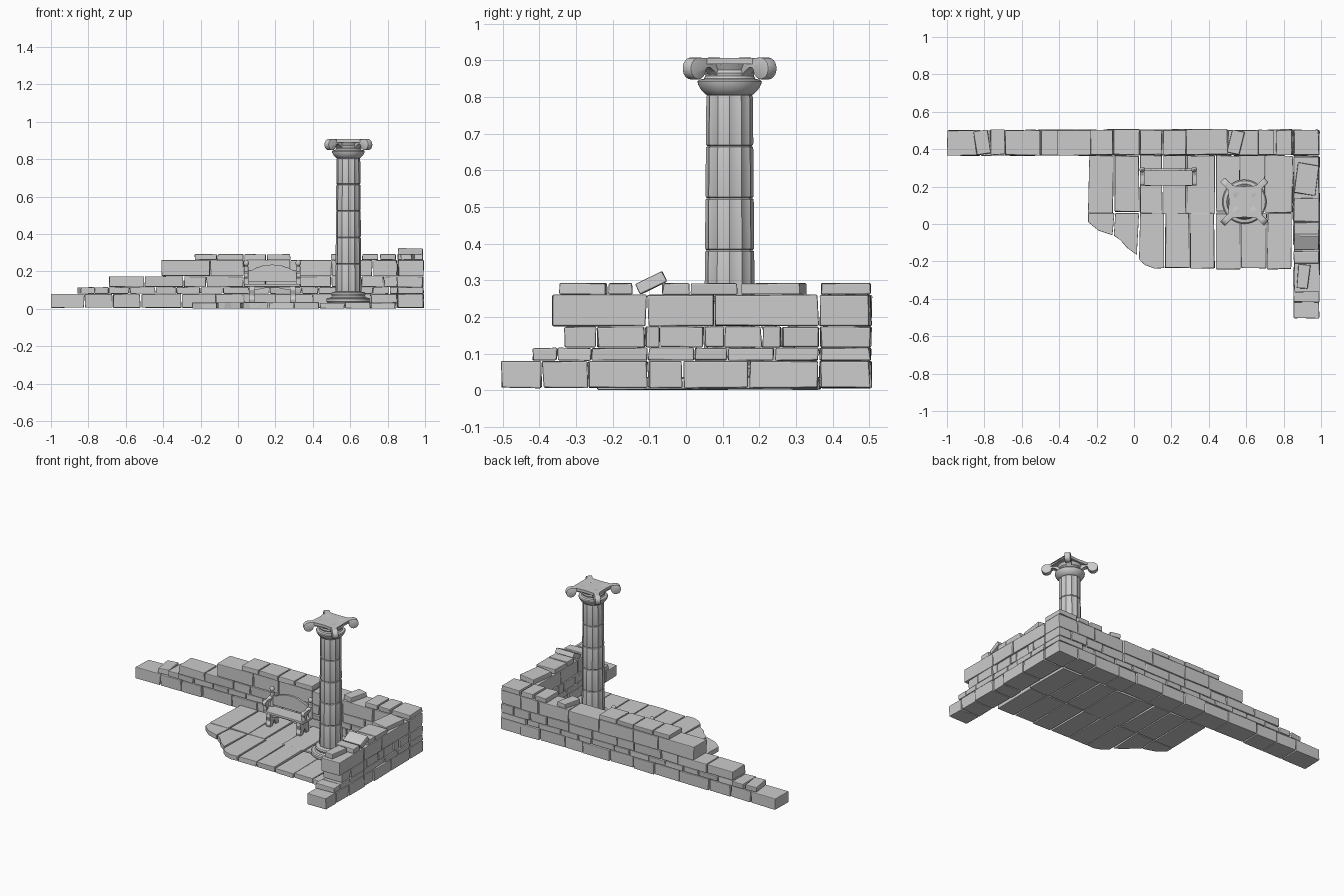
import bpy, bmesh, math, random
from mathutils import Matrix, Vector

if "Cube" in bpy.data.objects:
    bpy.data.objects.remove(bpy.data.objects["Cube"])
random.seed(4)
rnd = lambda a: random.uniform(-a, a)


def finish(bm, name, bevel=0.0, smooth=False):
    if bevel:
        bmesh.ops.bevel(bm, geom=bm.edges[:], offset=bevel, segments=2, profile=0.5,
                        affect='EDGES', clamp_overlap=True)
    bmesh.ops.recalc_face_normals(bm, faces=bm.faces[:])
    me = bpy.data.meshes.new(name)
    bm.to_mesh(me)
    bm.free()
    ob = bpy.data.objects.new(name, me)
    bpy.context.collection.objects.link(ob)
    if smooth:
        bpy.ops.object.select_all(action='DESELECT')
        ob.select_set(True)
        bpy.context.view_layer.objects.active = ob
        bpy.ops.object.shade_smooth_by_angle(angle=math.radians(35))
    return ob


def stone(bm, lo, hi, rot=None, jit=0.003):
    """Slightly irregular block between two corners, optionally turned."""
    lo, hi = Vector(lo), Vector(hi)
    m = Matrix.Translation((lo + hi) / 2) @ (rot or Matrix()) @ Matrix.Diagonal((*(hi - lo), 1))
    for v in bmesh.ops.create_cube(bm, size=1, matrix=m)['verts']:
        v.co += Vector((rnd(jit), rnd(jit), rnd(jit * 0.4)))


def prism(bm, pts, place, w0, w1):
    """Extrude a 2D outline between w0 and w1; place maps (u, v, w) to xyz."""
    a = [bm.verts.new(place(u, v, w0)) for u, v in pts]
    b = [bm.verts.new(place(u, v, w1)) for u, v in pts]
    bm.faces.new(a)
    bm.faces.new(b[::-1])
    for i in range(len(pts)):
        j = (i + 1) % len(pts)
        bm.faces.new((a[i], a[j], b[j], b[i]))


def lathe(bm, prof, cx, cy, n=48, flutes=0, depth=0.0):
    """Stack of rings (radius, z), optionally fluted."""
    rings = []
    for r, z in prof:
        ring = []
        for i in range(n):
            t = 2 * math.pi * i / n
            k = r * (1 - depth * abs(math.sin(flutes * t / 2)) ** 0.8)
            ring.append(bm.verts.new((cx + k * math.cos(t), cy + k * math.sin(t), z)))
        rings.append(ring)
    for a, b in zip(rings, rings[1:]):
        for i in range(n):
            j = (i + 1) % n
            bm.faces.new((a[i], a[j], b[j], b[i]))
    bm.faces.new(rings[0][::-1])
    bm.faces.new(rings[-1])


# Stepped wall courses: heights, then joints along the back wall (x) and the side wall (y)
levels = [(0.006, 0.079), (0.081, 0.115), (0.117, 0.173), (0.175, 0.260)]
back = [
    [-1, -.82, -.67, -.52, -.30, -.12, .03, .20, .40, .53, .71, .85, .993],
    [-.77, -.69, -.58, -.44, -.33, -.20, -.08, .06, .17, .34, .43, .56, .72, .81, .993],
    [-.69, -.50, -.29, -.17, .03, .15, .33, .50, .66, .78, .90, .993],
    [-.41, -.15, .03, .28, .50, .72, .85, .993]]
side = [
    [-.507, -.393, -.268, -.104, -.008, .172, .363],
    [-.42, -.35, -.257, -.104, .022, .112, .243, .363],
    [-.333, -.243, -.112, -.07, .05, .104, .208, .262, .363],
    [-.366, -.107, .079, .363]]
for k, (z0, z1) in enumerate(levels):
    bm = bmesh.new()
    for a, b in zip(back[k], back[k][1:]):
        d = rnd(0.004)
        stone(bm, (a + .002, .368 + d, z0), (b - .002, .502 + d, z1))
    finish(bm, f"back_wall_course_{k + 1}", 0.004)
    bm = bmesh.new()
    for a, b in zip(side[k], side[k][1:]):
        d = rnd(0.004)
        stone(bm, (.853 + d, a + .002, z0), (.989 + d, b - .002, z1))
    finish(bm, f"side_wall_course_{k + 1}", 0.004)

# Loose cap stones on both walls
zr = lambda deg: Matrix.Rotation(math.radians(deg), 4, 'Z')
bm = bmesh.new()
for a, b in [(-.23, -.115), (-.11, .03), (.035, .15), (.155, .28), (.665, .75), (.76, .845), (.855, .988)]:
    stone(bm, (a, .37, .261), (b, .503, .292))
stone(bm, (.51, .375, .261), (.58, .50, .292), zr(-14))
stone(bm, (-.85, .372, .081), (-.775, .50, .115), zr(8))
finish(bm, "back_wall_cap_stones", 0.004)
bm = bmesh.new()
for a, b in [(-.21, -.148), (-.063, .008), (.012, .139)]:
    stone(bm, (.855, a, .261), (.988, b, .292))
stone(bm, (.865, .16, .261), (.98, .32, .292), zr(-8))
stone(bm, (.875, -.345, .261), (.935, -.215, .292), zr(-6))
stone(bm, (.857, -.135, .277), (.988, -.055, .309), Matrix.Rotation(math.radians(27), 4, 'X'))
finish(bm, "side_wall_cap_stones", 0.004)

# Paving slabs, with the broken left corner
bm = bmesh.new()
rows = [(.062, .366, [-.245, -.108, .03, .155, .28, .437, .567, .70, .85]),
        (-.24, .058, [.03, .163, .30, .433, .570, .710, .845])]
for y0, y1, xs in rows:
    for a, b in zip(xs, xs[1:]):
        if a == .03 and y0 < 0:
            continue
        stone(bm, (a + .003, y0 + rnd(.008), .002), (b - .003, y1, .034 + rnd(.002)), jit=0.004)
flat = lambda u, v, w: (u, v, w)
prism(bm, [(-.245, .058), (-.245, .01), (-.19, -.035), (-.115, -.06), (-.105, .058)], flat, .002, .033)
prism(bm, [(-.1, .058), (-.108, -.062), (-.07, -.085), (-.04, -.125), (.015, -.165), (.027, .058)], flat, .002, .034)
prism(bm, [(.033, .058), (.027, -.19), (.06, -.22), (.11, -.238), (.16, -.236), (.16, .058)], flat, .002, .034)
finish(bm, "paving_slabs", 0.003)

# Column: base, fluted drums, capital
CX, CY = .59, .119
bm = bmesh.new()
lathe(bm, [(.112, .032), (.118, .038), (.118, .052), (.112, .058), (.095, .060), (.088, .068),
           (.090, .074), (.093, .080), (.088, .088), (.07, .092)], CX, CY)
finish(bm, "column_base", smooth=True)
joints = [.09, .240, .382, .524, .666, .807]
for i, (a, b) in enumerate(zip(joints, joints[1:])):
    r0, r1 = .0695 - .0012 * i, .0683 - .0012 * i
    bm = bmesh.new()
    lathe(bm, [(r0 * .93, a), (r0 * .985, a + .003), (r0, a + .008), (r1, b - .008),
               (r1 * .985, b - .003), (r1 * .93, b)], CX, CY, 96, 12, .07)
    finish(bm, f"column_drum_{i + 1}", smooth=True)
bm = bmesh.new()
lathe(bm, [(.060, .805), (.066, .808), (.078, .820), (.086, .834), (.088, .842), (.084, .847),
           (.070, .850), (.066, .858), (.068, .866), (.064, .874), (.074, .893)], CX, CY)
finish(bm, "capital_cushion", smooth=True)
bm = bmesh.new()
edge = [(-.098, -.092), (-.06, -.086), (0, -.082), (.06, -.086), (.098, -.092)]
outline = []
for q in range(4):
    c, s = [(1, 0), (0, 1), (-1, 0), (0, -1)][q]
    outline += [(x * c - y * s, x * s + y * c) for x, y in edge]
prism(bm, outline, lambda u, v, w: (CX + u, CY + v, w), .890, .907)
finish(bm, "capital_top_slab", 0.003)

# Four corner scrolls on the diagonals
curl = [(.05, .908), (.10, .906)]
for i in range(15):
    t = math.radians(90 - 280 * i / 14)
    curl.append((.136 + .030 * math.cos(t), .878 + .030 * math.sin(t)))
curl += [(.092, .884), (.075, .870), (.062, .856), (.05, .856)]
for q in range(4):
    t = math.radians(45 + 90 * q)
    c, s = math.cos(t), math.sin(t)
    bm = bmesh.new()
    prism(bm, curl, lambda u, v, w: (CX + u * c - w * s, CY + u * s + w * c, v), -.017, .017)
    finish(bm, f"capital_scroll_{q + 1}", 0.003, True)

# Bench: seat, arched back, apron
bm = bmesh.new()
stone(bm, (.035, .205, .118), (.332, .298, .133), jit=0)
finish(bm, "bench_seat", 0.003)
front = lambda u, v, w: (.183 + u, w, v)
bm = bmesh.new()
arch = [(-.128, .145), (.128, .145), (.128, .205), (.10, .208), (.085, .222)]
arch += [(.07 * math.cos(t), .222 + .014 * math.sin(t)) for t in [math.pi * i / 8 for i in range(9)]]
arch += [(-.085, .222), (-.10, .208), (-.128, .205)]
prism(bm, arch, front, .283, .298)
finish(bm, "bench_back", 0.002)
bm = bmesh.new()
prism(bm, [(-.12, .12), (-.12, .10), (-.07, .104), (-.03, .112), (.03, .112), (.07, .104),
           (.12, .10), (.12, .12)], front, .215, .228)
finish(bm, "bench_apron")

# Bench ends, mirrored left and right
for label, sx in (("left", -1), ("right", 1)):
    place = lambda u, v, w: (.183 + sx * w, u, v)
    bm = bmesh.new()
    lathe(bm, [(.013, .13), (.013, .225), (.008, .230), (.013, .236), (.015, .245), (.011, .255),
               (.003, .262)], .183 + sx * .139, .291, 16)
    finish(bm, f"bench_{label}_post", smooth=True)
    bm = bmesh.new()
    prism(bm, [(.29, .205), (.29, .188), (.26, .176), (.237, .176), (.234, .13), (.215, .13),
               (.216, .160), (.205, .172), (.205, .184), (.213, .192), (.225, .193), (.26, .192)],
          place, .128, .152)
    finish(bm, f"bench_{label}_arm", 0.003)
    bm = bmesh.new()
    prism(bm, [(.208, .034), (.235, .034), (.24, .055), (.252, .075), (.262, .055), (.270, .034),
               (.298, .034), (.292, .07), (.298, .12), (.208, .12), (.203, .10), (.214, .07),
               (.204, .05)], place, .095, .125)
    finish(bm, f"bench_{label}_leg", 0.003)
